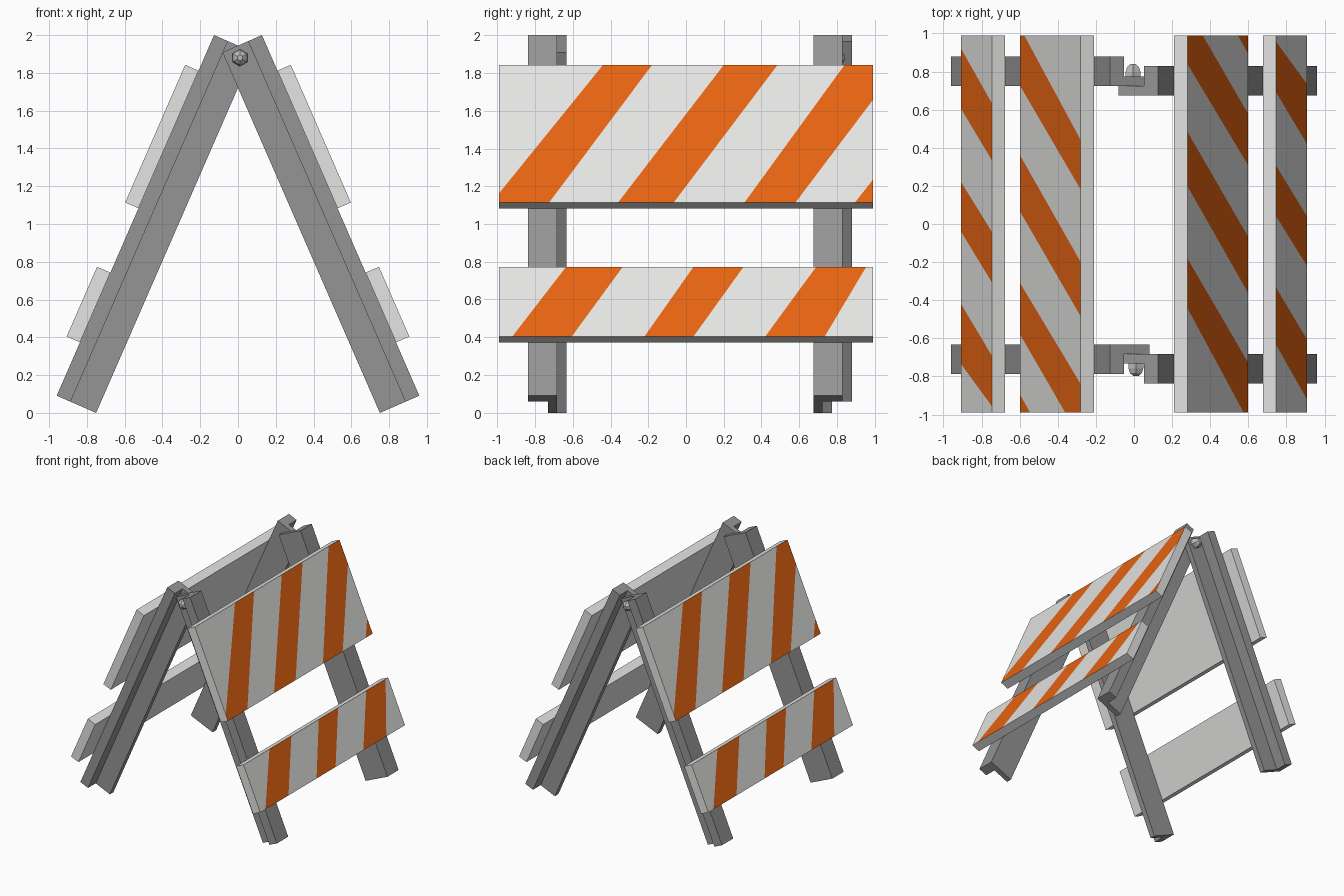
import bpy, bmesh, math
from mathutils import Vector

if "Cube" in bpy.data.objects:
    bpy.data.objects.remove(bpy.data.objects["Cube"])


def material(name, rgb):
    m = bpy.data.materials.new(name)
    m.diffuse_color = (*rgb, 1)
    m.use_nodes = True
    m.node_tree.nodes["Principled BSDF"].inputs["Base Color"].default_value = m.diffuse_color
    return m


WHITE = material("board white", (0.78, 0.78, 0.77))
ORANGE = material("stripe orange", (0.82, 0.13, 0.006))
STEEL = material("leg grey", (0.30, 0.30, 0.30))
BOLT = material("bolt light grey", (0.50, 0.50, 0.50))

LEAN = math.atan2(0.4, 0.9165)
SIN, COS = math.sin(LEAN), math.cos(LEAN)
FOOT_X, FOOT_Z = 0.96, 0.091      # lower outer corner of a leg
LEG_LEN, LEG_DEPTH = 2.083, 0.228
HALF_Y = 0.99


def slope_point(side, u, y, v):
    """u = outward from the leg face, v = distance up the slope."""
    x = FOOT_X + u * COS - v * SIN
    return Vector((side * x, y, FOOT_Z + u * SIN + v * COS))


def finish(name, bm, mats):
    bmesh.ops.recalc_face_normals(bm, faces=bm.faces[:])
    mesh = bpy.data.meshes.new(name)
    bm.to_mesh(mesh)
    bm.free()
    for m in mats:
        mesh.materials.append(m)
    ob = bpy.data.objects.new(name, mesh)
    bpy.context.collection.objects.link(ob)
    return ob


def loft(bm, rings):
    """Join rings of points into a capped solid."""
    vs = [[bm.verts.new(p) for p in r] for r in rings]
    n = len(rings[0])
    for a, b in zip(vs, vs[1:]):
        for i in range(n):
            j = (i + 1) % n
            bm.faces.new((a[i], a[j], b[j], b[i]))
    bm.faces.new(vs[0])
    bm.faces.new(vs[-1])


# Angle-iron legs: wide flange behind the boards, thin web towards the inside
def leg(name, side, end, centre):
    inner, web, outer = 0.679, 0.728, 0.833
    prof = [(0, inner), (0, outer), (-0.08, outer), (-0.08, web),
            (-LEG_DEPTH, web), (-LEG_DEPTH, inner)]
    bm = bmesh.new()
    loft(bm, [[slope_point(side, u, centre + end * y, v) for u, y in prof]
              for v in (0, LEG_LEN)])
    finish(name, bm, [STEEL])


# Striped board: the outer face is cut along each stripe edge
def board(name, side, v0, v1, stripes):
    bm = bmesh.new()
    prof = [(0, v0), (0.077, v0), (0.077, v1), (0, v1)]
    loft(bm, [[slope_point(side, u, y, v) for u, v in prof]
              for y in (-HALF_Y, HALF_Y)])
    bmesh.ops.recalc_face_normals(bm, faces=bm.faces[:])
    out = Vector((side * COS, 0, SIN))

    def outer_faces():
        bm.normal_update()
        return [f for f in bm.faces if f.normal.dot(out) > 0.99]

    for low0, low1, top0, top1 in stripes:
        for low, top in ((low0, top0), (low1, top1)):
            a = slope_point(side, 0.077, side * low, v0)
            b = slope_point(side, 0.077, side * top, v1)
            faces = outer_faces()
            geom = set(faces)
            for f in faces:
                geom.update(f.edges)
                geom.update(f.verts)
            bmesh.ops.bisect_plane(bm, geom=list(geom), plane_co=a, dist=1e-5,
                                   plane_no=(b - a).cross(out).normalized())
    height = (v1 - v0) * COS
    base_z = slope_point(side, 0.077, 0, v0).z
    for f in outer_faces():
        c = f.calc_center_median()
        t = (c.z - base_z) / height
        for low0, low1, top0, top1 in stripes:
            if low0 + (top0 - low0) * t < side * c.y < low1 + (top1 - low1) * t:
                f.material_index = 1
    finish(name, bm, [WHITE, ORANGE])


# Hexagonal domed hinge bolt
def bolt(name, x, y, direction):
    bm = bmesh.new()
    rings = []
    for r, d in ((0.045, -0.09), (0.045, 0.025), (0.036, 0.05), (0.016, 0.066)):
        rings.append([(x + r * math.cos(k * math.pi / 3 + math.pi / 6),
                       y + direction * d,
                       1.88 + r * math.sin(k * math.pi / 3 + math.pi / 6))
                      for k in range(6)])
    loft(bm, rings)
    finish(name, bm, [BOLT])


# Stripe limits along the board: bottom start, bottom end, top start, top end
UPPER = [(-1.03, -0.725, -0.44, -0.18), (-0.36, -0.065, 0.20, 0.485),
         (0.31, 0.58, 0.84, 1.13), (0.895, 1.2, 1.47, 1.78)]
LOWER = [(-0.92, -0.605, -0.635, -0.335), (-0.22, 0.04, 0.04, 0.305),
         (0.42, 0.735, 0.69, 0.955)]

# The two frames are half-turned copies, their legs offset so the webs overlap
for side, label, centre in ((1, "right", -0.004), (-1, "left", 0.0455)):
    for end, place in ((-1, "front"), (1, "back")):
        leg(f"{label}_{place}_leg", side, end, centre)
    board(f"{label}_upper_board", side, 1.0825, 1.8775, UPPER)
    board(f"{label}_lower_board", side, 0.308, 0.711, LOWER)

bolt("front_hinge_bolt", 0.01, -0.732, -1)
bolt("back_hinge_bolt", -0.005, 0.7735, 1)
